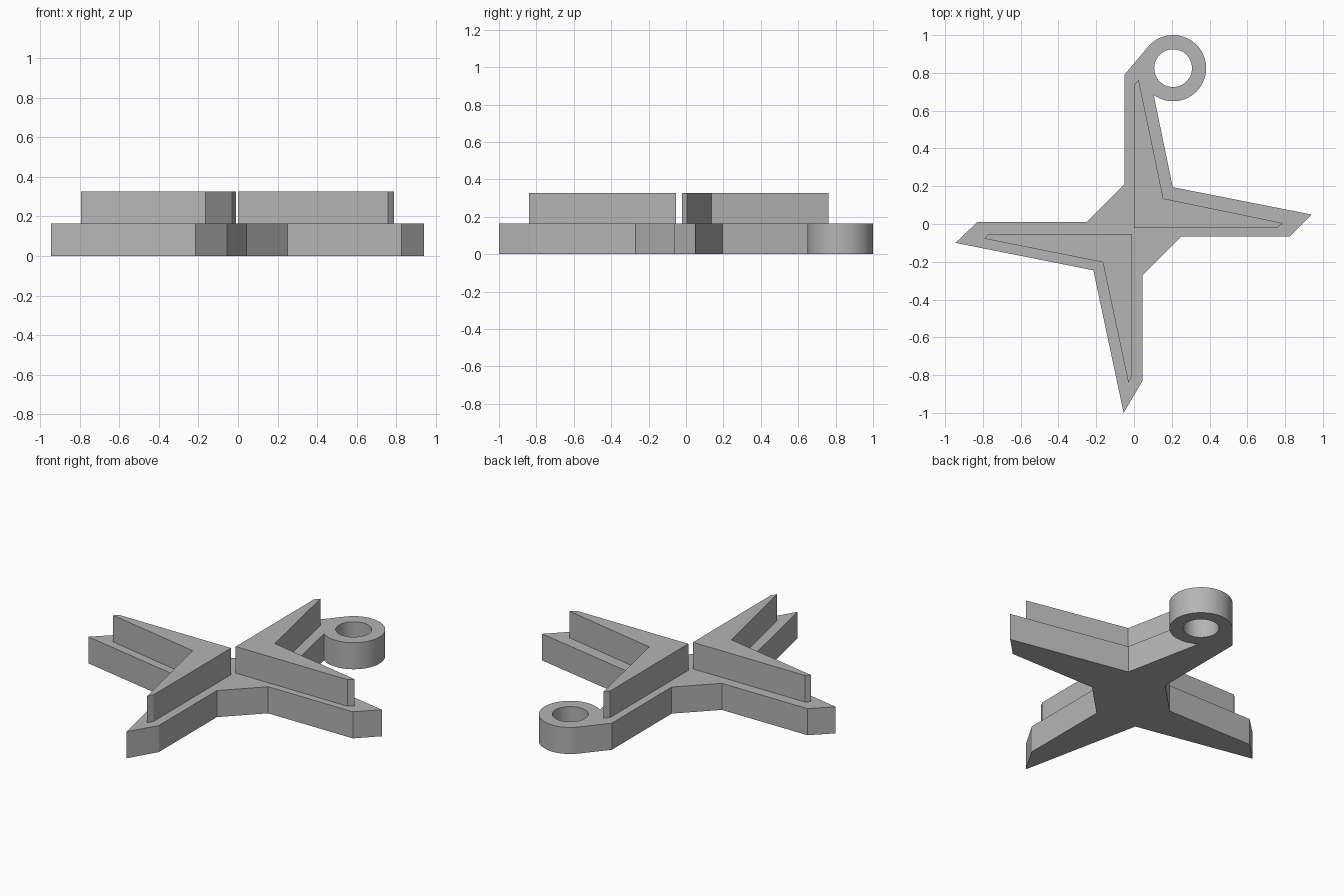
import bpy
import bmesh
from math import cos, sin, radians

cube = bpy.data.objects.get("Cube")
if cube:
    bpy.data.objects.remove(cube, do_unlink=True)

STEP = 0.163  # height of each of the two layers

grey = bpy.data.materials.new("plain_grey")
grey.use_nodes = True
colour = (0.46, 0.46, 0.46, 1)
grey.diffuse_color = colour
grey.node_tree.nodes["Principled BSDF"].inputs["Base Color"].default_value = colour


def arc(centre, radius, start, end, steps):
    """Points on a circular arc, angles in degrees."""
    angles = [radians(start + (end - start) * i / steps) for i in range(steps + 1)]
    return [(centre[0] + radius * cos(a), centre[1] + radius * sin(a)) for a in angles]


def plate(name, loops, bottom, height):
    """Fill closed outlines (inner ones become holes) and extrude upwards."""
    bm = bmesh.new()
    edges = []
    for loop in loops:
        verts = [bm.verts.new((x, y, bottom)) for x, y in loop]
        edges += [bm.edges.new((v, verts[i - 1])) for i, v in enumerate(verts)]
    bmesh.ops.triangle_fill(bm, use_beauty=True, edges=edges)
    result = bmesh.ops.extrude_face_region(bm, geom=bm.faces[:], use_keep_orig=True)
    top = [g for g in result["geom"] if isinstance(g, bmesh.types.BMVert)]
    bmesh.ops.translate(bm, verts=top, vec=(0, 0, height))
    bmesh.ops.recalc_face_normals(bm, faces=bm.faces[:])
    mesh = bpy.data.meshes.new(name)
    bm.to_mesh(mesh)
    bm.free()
    mesh.materials.append(grey)
    obj = bpy.data.objects.new(name, mesh)
    bpy.context.collection.objects.link(obj)
    bpy.ops.object.select_all(action="DESELECT")
    obj.select_set(True)
    bpy.context.view_layer.objects.active = obj
    bpy.ops.object.shade_smooth_by_angle(angle=radians(20))
    return obj


# Four-armed base with the hanging ring flowing out of the rear arm
ring_centre = (0.207, 0.825)
arms = [(-0.05, 0.79), (-0.05, 0.21), (-0.25, 0.01), (-0.83, 0.01),
        (-0.945, -0.10), (-0.215, -0.245), (-0.055, -1.0), (0.045, -0.83),
        (0.045, -0.27), (0.25, -0.065), (0.825, -0.065), (0.94, 0.05),
        (0.205, 0.195)]
ring_outer = arc(ring_centre, 0.175, -126, 139, 56)
ring_hole = arc(ring_centre, 0.1, 0, 360, 56)[:-1]
plate("star_base_with_ring", [arms + ring_outer, ring_hole], 0, STEP)

# Two raised chevrons, back to back
rear_chevron = [(0, -0.022), (0.757, -0.022), (0.787, 0.005),
                (0.155, 0.135), (0.025, 0.763), (0, 0.735)]
front_chevron = [(-0.01, -0.053), (-0.77, -0.053), (-0.793, -0.077),
                 (-0.165, -0.203), (-0.03, -0.84), (-0.01, -0.805)]
plate("rear_chevron", [rear_chevron], STEP, STEP)
plate("front_chevron", [front_chevron], STEP, STEP)
